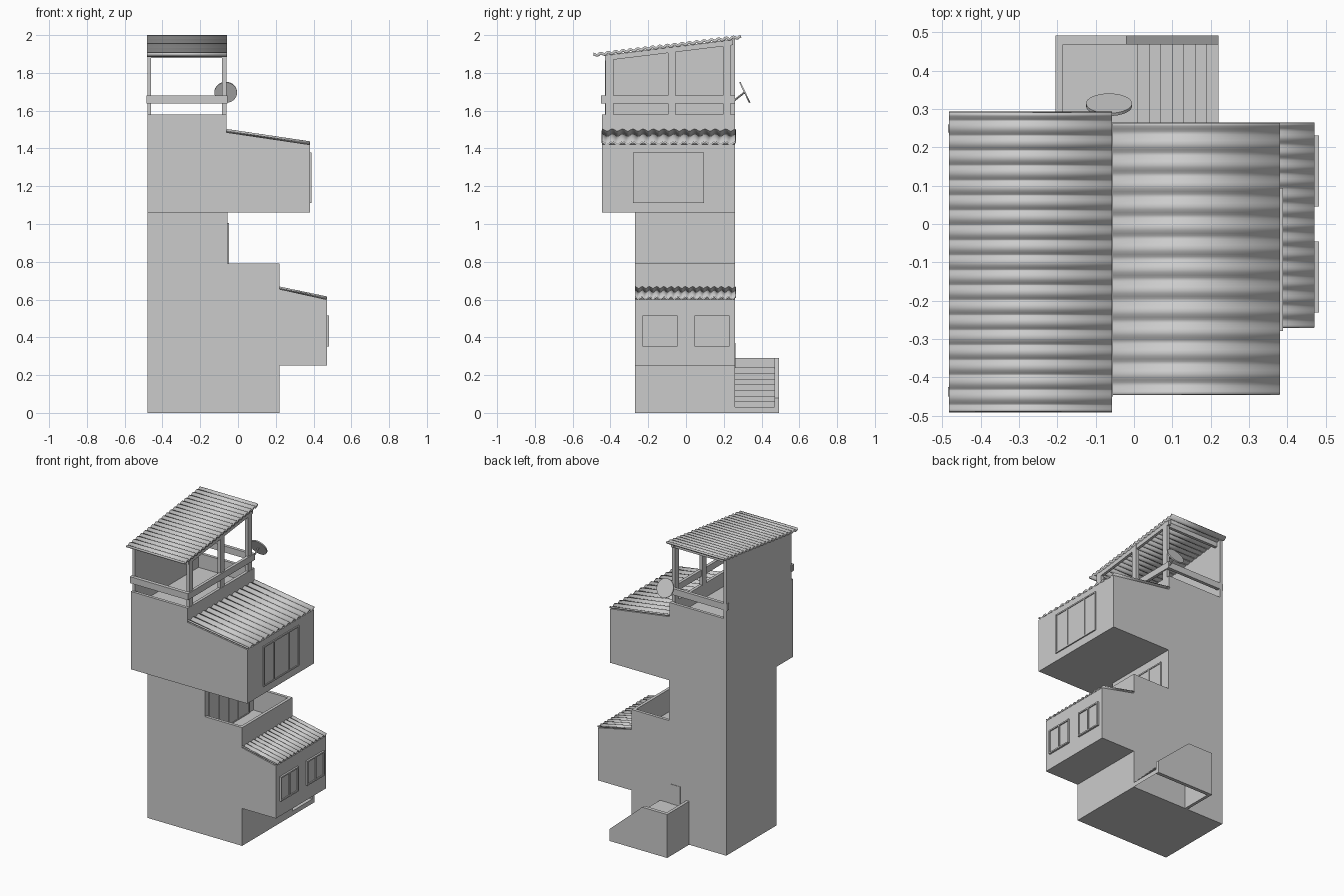
import bpy, bmesh, math
from mathutils import Vector

if "Cube" in bpy.data.objects:
    bpy.data.objects.remove(bpy.data.objects["Cube"])


def make(name, bm):
    bmesh.ops.recalc_face_normals(bm, faces=bm.faces)
    me = bpy.data.meshes.new(name)
    bm.to_mesh(me)
    bm.free()
    ob = bpy.data.objects.new(name, me)
    bpy.context.collection.objects.link(ob)
    return ob


def add_box(bm, x0, x1, y0, y1, z0, z1):
    r = bmesh.ops.create_cube(bm, size=1)
    for v in r["verts"]:
        v.co = Vector((x0 if v.co.x < 0 else x1, y0 if v.co.y < 0 else y1, z0 if v.co.z < 0 else z1))


def boxes(name, *specs):
    bm = bmesh.new()
    for s in specs:
        add_box(bm, *s)
    return make(name, bm)


def prism(name, pts, a, b, axis):
    """Extrude a 2D profile: axis 'y' takes (x, z), axis 'x' takes (y, z)."""
    bm = bmesh.new()
    place = (lambda p: (p[0], a, p[1])) if axis == "y" else (lambda p: (a, p[0], p[1]))
    face = bm.faces.new([bm.verts.new(place(p)) for p in pts])
    r = bmesh.ops.extrude_face_region(bm, geom=[face])
    move = (0, b - a, 0) if axis == "y" else (b - a, 0, 0)
    bmesh.ops.translate(bm, vec=move, verts=[v for v in r["geom"] if isinstance(v, bmesh.types.BMVert)])
    return make(name, bm)


def corrugated(name, x0, x1, y0, y1, height, waves, amp, thick):
    """Wavy sheet with ridges along x, lying on height(x, y)."""
    bm = bmesh.new()
    n = waves * 8
    prev = None
    for i in range(n + 1):
        y = y0 + (y1 - y0) * i / n
        w = amp * math.cos(2 * math.pi * waves * i / n)
        row = [bm.verts.new((x, y, height(x, y) + w)) for x in (x0, x1)]
        if prev:
            bm.faces.new((prev[0], prev[1], row[1], row[0]))
        prev = row
    ob = make(name, bm)
    for p in ob.data.polygons:
        if p.normal.z < 0:
            p.flip()
    m = ob.modifiers.new("thickness", "SOLIDIFY")
    m.thickness, m.offset = thick, 0
    bpy.context.view_layer.objects.active = ob
    ob.select_set(True)
    bpy.ops.object.shade_smooth_by_angle(angle=math.radians(50))
    ob.select_set(False)


def window(name, x, cuts, z0, z1, out, bar=0.009):
    """Framed panes on a +x wall; cuts are the mullion positions in y."""
    specs = [(x - 0.005, x + out * 0.4, cuts[0], cuts[-1], z0, z1)]
    for c in cuts:
        specs.append((x - 0.005, x + out, c - bar / 2, c + bar / 2, z0, z1))
    for z in (z0, z1):
        specs.append((x - 0.005, x + out, cuts[0] - bar / 2, cuts[-1] + bar / 2, z - bar / 2, z + bar / 2))
    boxes(name, *specs)


L, F, B = -0.48, -0.445, 0.26      # left face, upper front, back
T = 0.02                           # wall thickness

# Lower tower with cantilevered room and balcony notch
prism("lower_tower", [(L, 0), (0.22, 0), (0.22, 0.25), (0.47, 0.25), (0.47, 0.60), (0.22, 0.655),
                      (0.22, 0.64), (-0.055, 0.64), (-0.055, 1.06), (L, 1.06)], -0.27, B, "y")
boxes("balcony_parapet", (0.22 - T, 0.22, -0.27, B, 0.64, 0.79),
      (-0.055, 0.22 - T, -0.27, -0.27 + T, 0.64, 0.79), (-0.055, 0.22 - T, B - T, B, 0.64, 0.79))

# Upper storey
prism("upper_storey", [(L, 1.06), (0.38, 1.06), (0.38, 1.42), (-0.06, 1.485), (L, 1.485)], F, B, "y")

# Terrace parapet
boxes("terrace_parapet", (-0.08, -0.06, F, B, 1.48, 1.58), (L, L + T, F, B, 1.48, 1.58),
      (L + T, -0.08, F, F + T, 1.48, 1.58), (L + T, -0.08, B - T, B, 1.48, 1.58))


# Terrace roof plane
def roof_z(x, y):
    return 1.895 + (y + 0.49) * 0.122


def under(y):
    return roof_z(0, y) - 0.008


# Solid left wall
prism("terrace_left_wall", [(-0.43, 1.57), (B, 1.57), (B, under(B)), (-0.43, under(-0.43))], L, L + T, "x")

# Posts on the open sides
for i, y in enumerate((-0.425, -0.095, 0.195)):
    prism(f"terrace_post_{i}", [(y, 1.58), (y + 0.04, 1.58), (y + 0.04, under(y + 0.04)), (y, under(y))],
          -0.084, -0.062, "x")

# Roof beams and rails
prism("side_beam", [(-0.43, under(-0.43) - 0.03), (0.25, under(0.25) - 0.03), (0.25, under(0.25)),
                    (-0.43, under(-0.43))], -0.082, -0.064, "x")
boxes("end_beams", (L, -0.064, -0.425, -0.405, 1.88, under(-0.425)),
      (L, -0.064, 0.215, 0.235, under(0.2) - 0.03, under(0.215)))
boxes("terrace_rails", (-0.075, -0.055, -0.45, B, 1.637, 1.68),
      (-0.485, -0.055, -0.45, -0.425, 1.637, 1.68), (-0.485, -0.055, B - 0.022, B, 1.637, 1.68))

# Corrugated roofs
corrugated("terrace_roof", -0.483, -0.057, -0.49, 0.29, roof_z, 20, 0.005, 0.014)
corrugated("upper_room_roof", -0.06, 0.38, F, 0.264,
           lambda x, y: 1.492 - (x + 0.06) * 0.148, 13, 0.006, 0.010)
corrugated("lower_room_roof", 0.22, 0.47, -0.27, 0.264,
           lambda x, y: 0.660 - (x - 0.22) * 0.21, 14, 0.005, 0.008)

# Windows and balcony doors
window("upper_window", 0.38, [-0.275, -0.168, -0.008, 0.09], 1.115, 1.375, 0.008)
for s, side in ((-1, "front"), (1, "back")):
    cuts = sorted(s * c for c in (0.05, 0.138, 0.226))
    window(f"lower_window_{side}", 0.47, cuts, 0.355, 0.51, 0.012)
window("balcony_doors", -0.055, [-0.23, -0.12, -0.02, 0.08, 0.19], 0.64, 1.0, 0.007)

# Back door and entrance stair with stepped sheet and parapet
boxes("back_door", (-0.14, -0.065, B - 0.01, B + 0.003, 0.24, 0.37))
bm = bmesh.new()
pts = [(0.22, 0.0)]
for i in range(8):
    x = 0.22 - 0.03 * i
    pts += [(x, 0.03 * (i + 1)), (x - 0.03, 0.03 * (i + 1))]
pts[-1] = (-0.19, 0.24)
rows = [[bm.verts.new((x, y, z)) for y in (B, 0.47)] for x, z in pts]
for a, b in zip(rows, rows[1:]):
    bm.faces.new((a[0], a[1], b[1], b[0]))
make("stair_steps", bm)
prism("stair_parapet", [(0.22, 0), (0.22, 0.08), (-0.02, 0.29), (-0.205, 0.29), (-0.205, 0)], 0.468, 0.492, "y")
boxes("stair_end_wall", (-0.205, -0.185, B, 0.468, 0, 0.29))

# Dish on its arm
bpy.ops.mesh.primitive_cylinder_add(vertices=32, radius=0.06, depth=0.008, location=(-0.065, 0.311, 1.697),
                                    rotation=(math.radians(-64.5), 0, 0))
bpy.context.object.name = "dish"
p, q = Vector((-0.065, 0.25, 1.65)), Vector((-0.065, 0.308, 1.695))
bpy.ops.mesh.primitive_cylinder_add(vertices=10, radius=0.005, depth=(q - p).length, location=(p + q) / 2,
                                    rotation=(q - p).to_track_quat("Z", "Y").to_euler())
bpy.context.object.name = "dish_arm"
